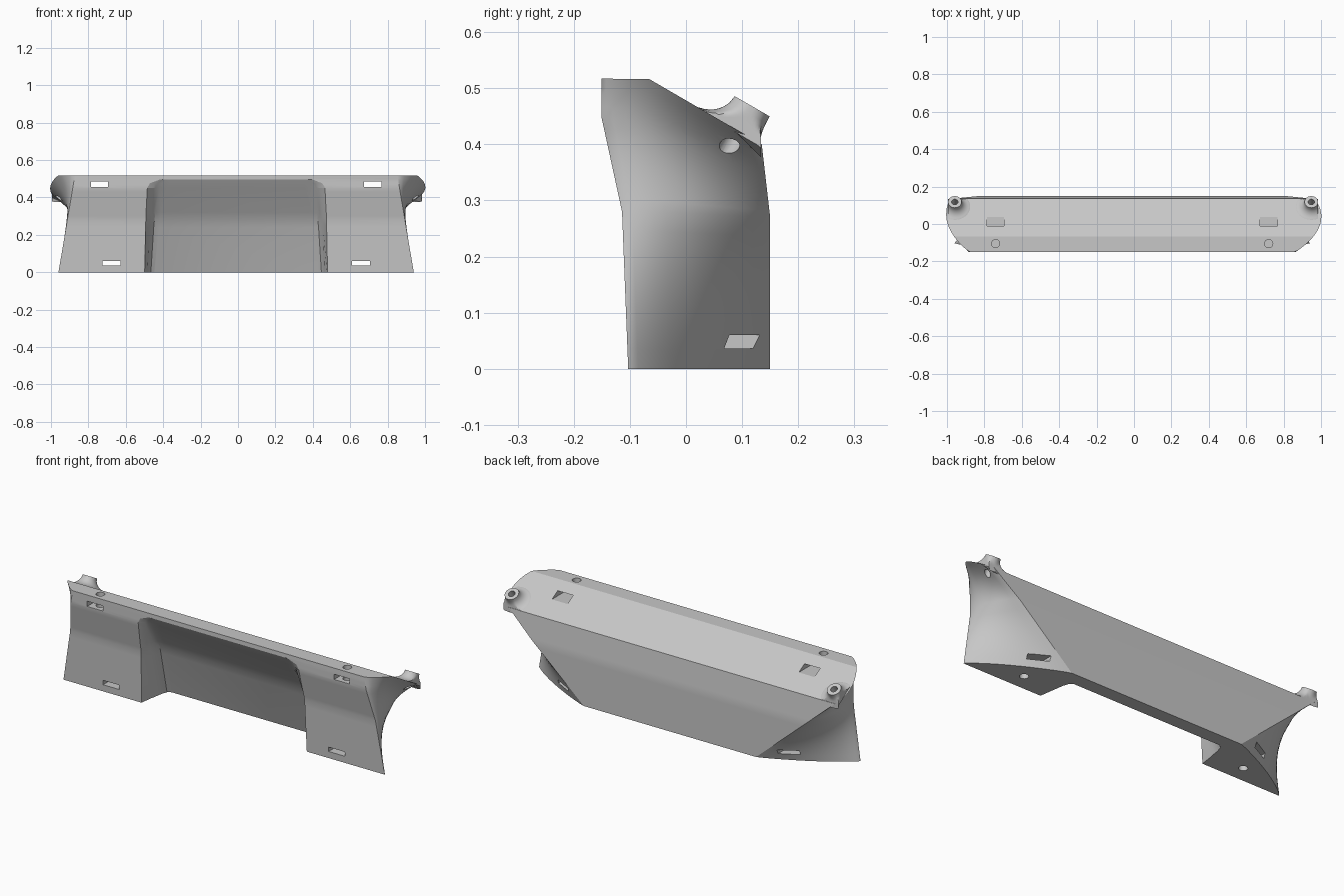
import bpy, bmesh, math
from mathutils import Vector, Matrix

if "Cube" in bpy.data.objects:
    bpy.data.objects.remove(bpy.data.objects["Cube"], do_unlink=True)

CX = -0.01          # features sit slightly off centre
grey = bpy.data.materials.new("plain_grey")
grey.use_nodes = True
grey.diffuse_color = (0.57, 0.57, 0.57, 1)
grey.node_tree.nodes["Principled BSDF"].inputs["Base Color"].default_value = (0.57, 0.57, 0.57, 1)


def make(name, bm):
    bmesh.ops.recalc_face_normals(bm, faces=bm.faces)
    mesh = bpy.data.meshes.new(name)
    bm.to_mesh(mesh)
    bm.free()
    mesh.materials.append(grey)
    obj = bpy.data.objects.new(name, mesh)
    bpy.context.collection.objects.link(obj)
    return obj


def keyed(keys, t):
    """Piecewise linear value from (t, value...) keys."""
    for a, b in zip(keys, keys[1:]):
        if t <= b[0]:
            f = (t - a[0]) / (b[0] - a[0])
            return [p + (q - p) * f for p, q in zip(a[1:], b[1:])]
    return list(keys[-1][1:])


def loft(bm, rings):
    """Closed rings joined in order, capped at both ends."""
    vs = [[bm.verts.new(p) for p in r] for r in rings]
    n = len(vs[0])
    for a, b in zip(vs, vs[1:]):
        for i in range(n):
            j = (i + 1) % n
            bm.faces.new((a[i], a[j], b[j], b[i]))
    bm.faces.new(vs[0])
    bm.faces.new(vs[-1])


# Body: two twisting end surfaces joined by front, back, top and bottom strips
FRONT = [(0, -0.103, 0), (0.4, -0.114, 0.28), (0.8, -0.151, 0.45), (1, -0.151, 0.517)]
BACK = [(0, 0.15, 0), (0.4, 0.15, 0.27), (1, 0.135, 0.40)]
COLS = [0, 0.03, 0.07, 0.15, 0.22, 0.298, 0.4, 0.5, 0.6, 0.7, 0.8, 0.88, 0.95, 1]
ROWS = [i / 20 for i in range(21)]


def end_point(s, u, v):
    fy, fz = keyed(FRONT, v)
    by, bz = keyed(BACK, v)
    fx = 0.95 - 0.17 * fz
    bx = 0.51 + 0.455 * bz / 0.4
    wave = math.sin(math.pi * u) ** 0.7 if 0 < u < 1 else 0
    lift = keyed([(0, 0.0), (0.298, 0.0343), (1, 0.0)], u)[0]
    bulge = 0.045 * (1 - v) + 0.08 * v ** 4
    x = fx + (bx - fx) * u + bulge * wave
    z = fz + (bz - fz) * u + lift * v ** 3
    return (s * x + CX * (1 - wave * v ** 3), fy + (by - fy) * u, z)


bm = bmesh.new()
grid = {s: [[bm.verts.new(end_point(s, u, v)) for u in COLS] for v in ROWS] for s in (-1, 1)}
for g in grid.values():
    for a, b in zip(g, g[1:]):
        for i in range(len(COLS) - 1):
            bm.faces.new((a[i], a[i + 1], b[i + 1], b[i]))
L, R = grid[-1], grid[1]
for r in (0, -1):
    for i in range(len(COLS) - 1):
        bm.faces.new((L[r][i], L[r][i + 1], R[r][i + 1], R[r][i]))
for c in (0, -1):
    for j in range(len(ROWS) - 1):
        bm.faces.new((L[j][c], L[j + 1][c], R[j + 1][c], R[j][c]))
body = make("bracket_body", bm)


def cut(tool, operation="DIFFERENCE"):
    tool.hide_render = True
    mod = body.modifiers.new(tool.name, "BOOLEAN")
    mod.operation = operation
    mod.solver = "EXACT"
    mod.object = tool
    bpy.context.view_layer.objects.active = body
    bpy.ops.object.modifier_apply(modifier=mod.name)
    bpy.data.objects.remove(tool, do_unlink=True)


def box(name, x, z, w, h):
    bm = bmesh.new()
    bmesh.ops.create_cube(bm, size=1, matrix=Matrix.Translation((x, 0, z)) @ Matrix.Diagonal((w, 0.8, h, 1)))
    return make(name, bm)


def rod(name, start, end, radius):
    a, b = Vector(start), Vector(end)
    turn = (b - a).to_track_quat("Z", "Y").to_matrix().to_4x4()
    bm = bmesh.new()
    bmesh.ops.create_cone(bm, cap_ends=True, segments=24, radius1=radius, radius2=radius,
                          depth=(b - a).length, matrix=Matrix.Translation((a + b) / 2) @ turn)
    return make(name, bm)


# Flared corner posts standing square to the sloping top, trimmed at the outer sides
AXIS = Vector((0, 0.5, 0.866))
DOWN = Vector((0, 0.866, -0.5))


def post(s):
    base = Vector((s * 0.953 + CX * 0.5, 0.093, 0.4245))
    rings = []
    for h in (-0.005, 0.001, 0.003, 0.007, 0.012, 0.018, 0.026, 0.036, 0.05):
        t = 1 - max(h, 0) / 0.05
        flare = 0.055 * (1 - math.sqrt(1 - t * t))
        ring = []
        for i in range(40):
            a = math.tau * i / 40
            way = Vector((s, 0, 0)) * math.cos(a) + DOWN * math.sin(a)
            neck = base + AXIS * h + way * 0.036
            p = neck + way * flare
            p.x = s * min(s * p.x, s * base.x + 0.037)
            p.y = min(p.y, max(0.134, neck.y))
            ring.append(p)
        rings.append(ring)
    bm = bmesh.new()
    loft(bm, rings)
    return make("corner_post", bm), base


for s in (-1, 1):
    tool, base = post(s)
    cut(tool, "UNION")
    cut(rod("post_hole", base + AXIS * 0.1, base - AXIS * 0.25, 0.017))

# Front recess: straight jambs, soft inner corners, leaning back wall and roof
rings = []
for z, front, back, half, turn in ((-0.05, -0.101, 0.095, 0.49, 0.05), (0.24, -0.112, 0.0, 0.484, 0.07),
                                   (0.28, -0.114, -0.015, 0.483, 0.075), (0.32, -0.123, -0.038, 0.482, 0.08),
                                   (0.45, -0.151, -0.121, 0.475, 0.105), (0.475, -0.151, -0.137, 0.462, 0.1),
                                   (0.495, -0.151, -0.149, 0.41, 0.06)):
    deep = back - front
    side = [(half, -0.4), (half, front), (half - 0.28 * turn, front + 0.5 * deep),
            (half - 0.42 * turn, front + 0.76 * deep), (half - 0.62 * turn, front + 0.93 * deep), (half - turn, back)]
    rings.append([(CX + x, y, z) for x, y in side] + [(CX - x, y, z) for x, y in reversed(side)])
bm = bmesh.new()
loft(bm, rings)
cut(make("recess", bm))

# Strap slots and pin holes
for s in (-1, 1):
    cut(box("upper_slot", s * 0.73 + CX, 0.47, 0.092, 0.028))
    cut(box("lower_slot", s * 0.667 + CX, 0.048, 0.096, 0.024))
    cut(rod("top_pin_hole", (s * 0.73 + CX, -0.105, 0.6), (s * 0.73 + CX, -0.105, 0.42), 0.022))
    cut(rod("bottom_pin_hole", (s * 0.66 + CX, -0.015, -0.1), (s * 0.66 + CX, -0.015, 0.1), 0.022))

# Smooth curved areas, keep the corners crisp
bpy.ops.object.select_all(action="DESELECT")
body.select_set(True)
bpy.context.view_layer.objects.active = body
bpy.ops.object.shade_smooth_by_angle(angle=math.radians(25))
